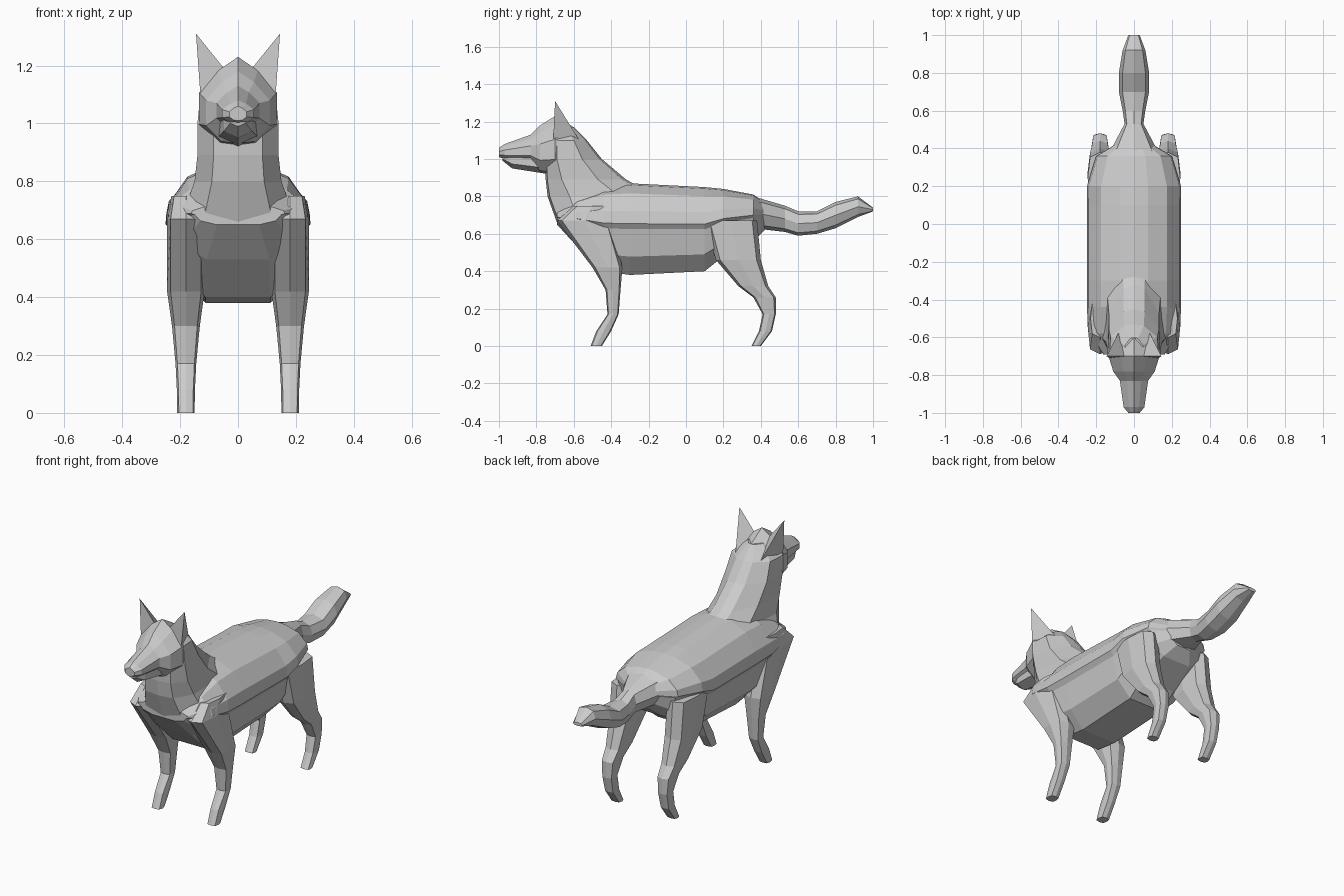
import bpy
import bmesh
from math import cos, sin, tau, copysign

if "Cube" in bpy.data.objects:
    bpy.data.objects.remove(bpy.data.objects["Cube"], do_unlink=True)

GREY = (0.6, 0.6, 0.6, 1)
fur = bpy.data.materials.new("grey fur")
fur.use_nodes = True
fur.diffuse_color = GREY
fur.node_tree.nodes["Principled BSDF"].inputs["Base Color"].default_value = GREY


def finish(name, bm, mirror):
    """Turn a bmesh into a flat-shaded fur object, doubled across x if asked."""
    bmesh.ops.recalc_face_normals(bm, faces=bm.faces)
    mesh = bpy.data.meshes.new(name)
    bm.to_mesh(mesh)
    bm.free()
    mesh.materials.append(fur)
    obj = bpy.data.objects.new(name, mesh)
    bpy.context.collection.objects.link(obj)
    if mirror:
        obj.modifiers.new("mirror", 'MIRROR')


def rounded(sides, power):
    """Superellipse outline: u spans -1 to 1 in width, v spans 0 to 1."""
    def bend(value):
        return copysign(abs(value) ** power, value)
    angles = [tau * k / sides for k in range(sides)]
    return [(bend(sin(a)), (1 - bend(cos(a))) / 2) for a in angles]


def both_sides(half):
    """Close a half outline by reflecting it across the middle line."""
    return half + [(-u, v) for u, v in half[-2:0:-1]]


def loft(name, outline, sections, upright=False, x=0, mirror=False):
    """Skin an outline along sections of (station, start, end, half width).

    Stations run along y with spans in z, or the reverse when upright.
    """
    bm = bmesh.new()
    rings = []
    for station, start, end, width in sections:
        ring = []
        for u, v in outline:
            span = start + (end - start) * v
            y, z = (span, station) if upright else (station, span)
            ring.append(bm.verts.new((x + u * width, y, z)))
        rings.append(ring)
    for lower, upper in zip(rings, rings[1:]):
        for i in range(len(outline)):
            bm.faces.new((lower[i - 1], lower[i], upper[i], upper[i - 1]))
    bm.faces.new(rings[0])
    bm.faces.new(rings[-1])
    finish(name, bm, mirror)


def barrel_width(y):
    """Long straight flanks that close in at breast and rump."""
    return 0.25 * (1 - abs((y + 0.15) / 0.6) ** 10)


def leg_width(z):
    """Slim below the joint, swelling to the thigh, closing in at the shoulder."""
    return min(0.065, 0.03 + 0.2 * z * z, 0.2 * (1 - z))


# Torso, rump to breast, with a ledge where the flank overhangs the belly
flank = both_sides([(0, 0), (.45, 0), (.8, .2), (.92, .5), (1, .56),
                    (.96, .7), (.7, .89), (.3, .98), (0, 1)])
torso = [(.42, .62, .77), (.36, .56, .81), (.2, .48, .84), (.1, .4, .85),
         (-.3, .38, .87), (-.44, .4, .86), (-.58, .53, .8), (-.69, .65, .72)]
loft("torso", flank, [(y, low, top, barrel_width(y)) for y, low, top in torso])

# Neck, breast to skull, throat to nape
nape = both_sides([(0, 0), (.6, .02), (1, .2), (.95, .65), (.4, .95), (0, 1)])
loft("neck", nape, [
    (.66, -.69, -.1, .2),
    (.8, -.74, -.15, .15),
    (.89, -.75, -.32, .14),
    (1, -.75, -.45, .14),
    (1.1, -.73, -.53, .13),
    (1.17, -.72, -.6, .05),
], upright=True)

# Head and upper muzzle, back of skull to nose
brow = both_sides([(0, 0), (.5, .03), (1, .25), (1, .6), (.5, .85), (0, 1)])
loft("head", brow, [
    (-.6, .95, 1.17, .1),
    (-.7, .92, 1.23, .135),
    (-.78, .93, 1.18, .11),
    (-.83, .98, 1.13, .075),
    (-.97, 1, 1.08, .055),
    (-1, 1.01, 1.06, .03),
])

# Lower jaw, throat to chin
loft("lower_jaw", rounded(6, .8), [
    (-.74, .92, 1.06, .08),
    (-.93, .95, 1.06, .055),
    (-.98, .99, 1.04, .03),
])

# Ears: sharp leaning pyramids
bm = bmesh.new()
tip, inner, outer, back = [bm.verts.new(point) for point in (
    (.145, -.7, 1.31), (.04, -.7, 1.18), (.13, -.71, 1.1), (.08, -.57, 1.1))]
for corners in ((inner, outer, back), (tip, inner, outer), (tip, outer, back), (tip, back, inner)):
    bm.faces.new(corners)
finish("ears", bm, True)

# Legs, shoulder or hip down to paw, front edge to back edge
front_leg = [(.75, -.6, -.4), (.67, -.69, -.4), (.42, -.5, -.34), (.3, -.43, -.35),
             (.17, -.42, -.36), (.08, -.48, -.4), (0, -.51, -.45)]
hind_leg = [(.67, .1, .38), (.46, .16, .4), (.32, .28, .44), (.26, .36, .48),
            (.17, .41, .48), (.08, .39, .46), (0, .35, .4)]
for name, leg in (("front_legs", front_leg), ("hind_legs", hind_leg)):
    loft(name, rounded(8, .6), [(z, front, rear, leg_width(z)) for z, front, rear in leg],
         upright=True, x=.18, mirror=True)

# Tail, root to tip
loft("tail", rounded(8, .8), [
    (.36, .63, .8, .14),
    (.53, .61, .75, .05),
    (.6, .59, .72, .06),
    (.7, .6, .72, .08),
    (.8, .63, .77, .08),
    (.92, .69, .8, .06),
    (1, .72, .74, .03),
])
